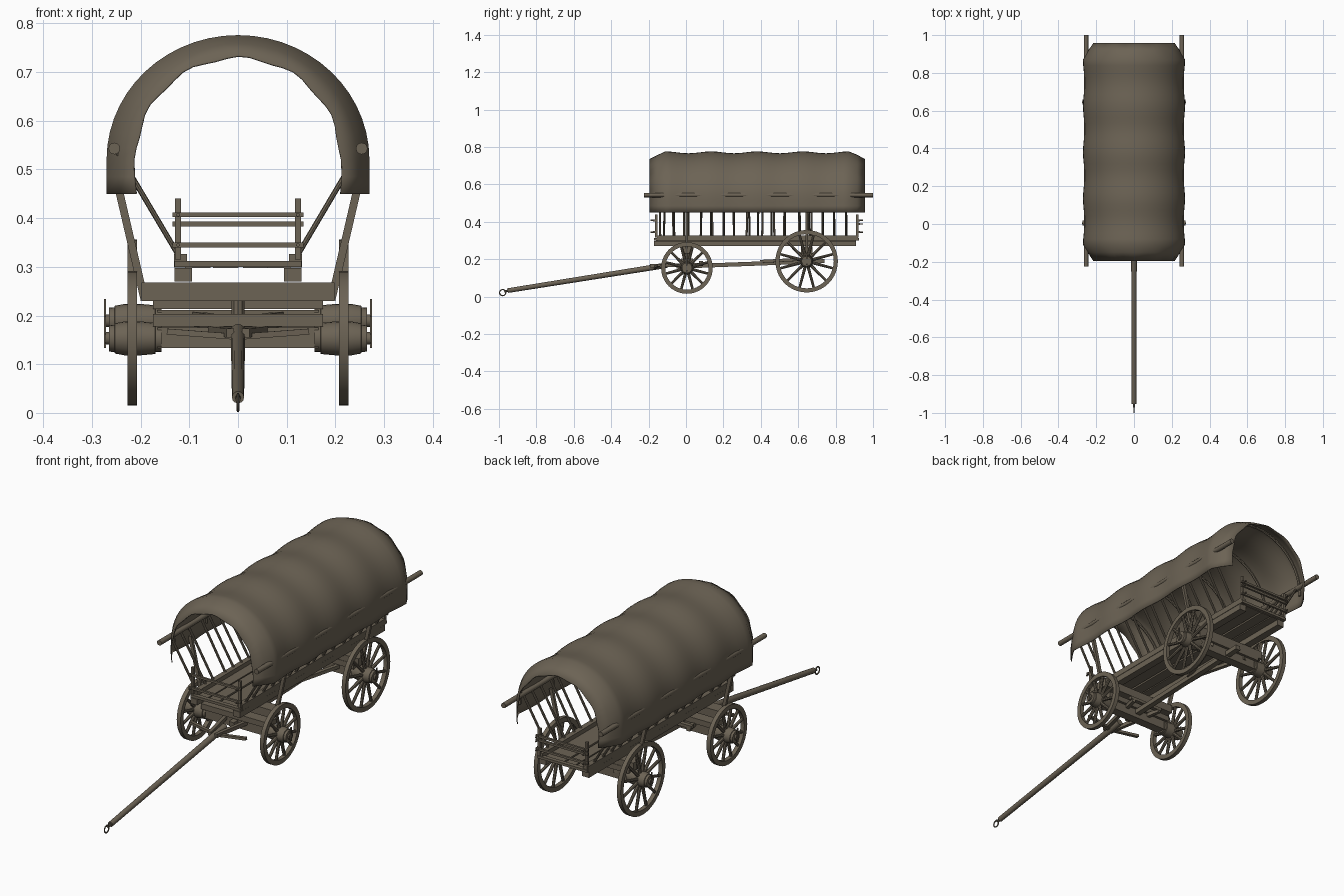
import bpy, bmesh, math, random
from mathutils import Vector, Matrix

if "Cube" in bpy.data.objects:
    bpy.data.objects.remove(bpy.data.objects["Cube"])

random.seed(4)
wood = bpy.data.materials.new("weathered brown")
wood.diffuse_color = (0.15, 0.125, 0.09, 1)
wood.use_nodes = True
wood.node_tree.nodes["Principled BSDF"].inputs["Base Color"].default_value = wood.diffuse_color


class Part:
    """Collects boxes, rods and lathed shapes into one named object."""
    def __init__(self, name):
        self.name, self.bm = name, bmesh.new()

    def box(self, x0, x1, y0, y1, z0, z1):
        m = Matrix.Translation(((x0 + x1) / 2, (y0 + y1) / 2, (z0 + z1) / 2)) @ \
            Matrix.Diagonal((x1 - x0, y1 - y0, z1 - z0, 1))
        bmesh.ops.create_cube(self.bm, size=1, matrix=m)

    def beam(self, a, b, w, h):
        a, b = Vector(a), Vector(b)
        m = Matrix.Translation((a + b) / 2) @ (b - a).to_track_quat('Y', 'Z').to_matrix().to_4x4() \
            @ Matrix.Diagonal((w, (b - a).length, h, 1))
        bmesh.ops.create_cube(self.bm, size=1, matrix=m)

    def rod(self, a, b, r, r2=None, n=10):
        a, b = Vector(a), Vector(b)
        m = Matrix.Translation((a + b) / 2) @ (b - a).to_track_quat('Z', 'Y').to_matrix().to_4x4()
        bmesh.ops.create_cone(self.bm, cap_ends=True, segments=n, radius1=r,
                              radius2=r if r2 is None else r2, depth=(b - a).length, matrix=m)

    def lathe_x(self, profile, c, n, closed=True):
        # profile: (x, radius) points spun about the x axis through c
        rings = []
        for i in range(n):
            t = 2 * math.pi * i / n
            rings.append([self.bm.verts.new((c[0] + x, c[1] + r * math.cos(t), c[2] + r * math.sin(t)))
                          for x, r in profile])
        k = len(profile)
        for i in range(n):
            p, q = rings[i], rings[(i + 1) % n]
            for j in range(k if closed else k - 1):
                self.bm.faces.new((p[j], p[(j + 1) % k], q[(j + 1) % k], q[j]))

    def done(self, angle=35):
        bmesh.ops.recalc_face_normals(self.bm, faces=self.bm.faces)
        me = bpy.data.meshes.new(self.name)
        self.bm.to_mesh(me)
        self.bm.free()
        me.materials.append(wood)
        ob = bpy.data.objects.new(self.name, me)
        bpy.context.collection.objects.link(ob)
        bpy.ops.object.select_all(action='DESELECT')
        ob.select_set(True)
        bpy.context.view_layer.objects.active = ob
        bpy.ops.object.shade_smooth_by_angle(angle=math.radians(angle))
        return ob


HOOPS = [-0.11, 0.135, 0.38, 0.625, 0.87]


def arch(a, top, n=28, zc=0.52, zb=0.45):
    """Half-ellipse on two straight legs, as (x, z) points."""
    pts = [(a, zb), (a, (zb + zc) / 2)]
    pts += [(a * math.cos(math.pi * i / n), zc + (top - zc) * math.sin(math.pi * i / n)) for i in range(n + 1)]
    return pts + [(-a, (zb + zc) / 2), (-a, zb)]


# canvas cover: sags between hoops and draws in at both ends
p = Part("canvas_cover")
sections = [(-0.195, 0.213, 0.732), (-0.15, 0.245, 0.758)]
for i in range(33):
    y = HOOPS[0] + (HOOPS[-1] - HOOPS[0]) * i / 32
    s = 0.5 - 0.5 * math.cos(2 * math.pi * (y - HOOPS[0]) / 0.245)
    sections.append((y, 0.270 - 0.008 * s, 0.776 - 0.010 * s))
sections += [(0.915, 0.245, 0.758), (0.957, 0.213, 0.732)]
rows = []
for y, a, top in sections:
    end = y < -0.19 or y > 0.95
    row = []
    for k, (x, z) in enumerate(arch(a, top)):
        f = 1 + (0.015 * math.sin(k * 1.3) if end else 0)       # wavy hem
        row.append(p.bm.verts.new((x * f, y, z if z <= 0.53 else 0.52 + (z - 0.52) * f)))
    rows.append(row)
for r, s in zip(rows, rows[1:]):
    for j in range(len(r) - 1):
        p.bm.faces.new((r[j], r[j + 1], s[j + 1], s[j]))
cover = p.done(60)
mod = cover.modifiers.new("thickness", 'SOLIDIFY')
mod.thickness, mod.offset = 0.004, -1

# bent hoops under the cover
p = Part("cover_hoops")
for y in HOOPS:
    pts = arch(0.258, 0.764, 20, zb=0.5)
    for (x0, z0), (x1, z1) in zip(pts, pts[1:]):
        p.rod((x0, y, z0), (x1, y, z1), 0.006, n=6)
p.done()

# slanted ladder sides with long top poles
top_poles, slats, sills = Part("top_poles"), Part("side_slats"), Part("bottom_rails")
for s in (-1, 1):
    top_poles.rod((s * 0.254, -0.225, 0.543), (s * 0.254, 1.0, 0.543), 0.012, n=12)
    for i in range(16):
        y = -0.13 + i * 0.066 + random.uniform(-0.014, 0.014)
        slats.rod((s * 0.117, y, 0.315), (s * 0.252, y + random.uniform(-0.006, 0.006), 0.543), 0.0055, n=8)
    sills.box(s * 0.118 - 0.013, s * 0.118 + 0.013, -0.155, 0.92, 0.299, 0.326)
    sills.box(s * 0.112 - 0.018, s * 0.112 + 0.018, -0.17, 0.91, 0.270, 0.298)
top_poles.done()
slats.done()
sills.done()

# floor planks
p = Part("floor_planks")
for i, x in enumerate((-0.083, -0.025, 0.036, 0.083)):
    p.box(x - 0.026, x + 0.026, -0.16 + 0.006 * (i % 2), 0.91, 0.298, 0.306)
p.done()

# end gates
for name, y, d, zs in (("front_gate", -0.16, -1, (0.345, 0.407)), ("rear_gate", 0.915, 1, (0.345, 0.388, 0.407))):
    p = Part(name)
    for s in (-1, 1):
        p.box(s * 0.123 - 0.006, s * 0.123 + 0.006, y - 0.007, y + 0.007, 0.315, 0.44)
        for z in zs:
            p.rod((s * 0.123, y, z), (s * 0.123, y + d * 0.03, z), 0.004, n=6)
    for z in zs:
        p.box(-0.135, 0.135, y + d * 0.006, y + d * 0.016, z - 0.005, z + 0.005)
    p.box(-0.13, 0.13, y - 0.01, y + 0.01, 0.30, 0.312)
    p.done()

# wheels: (y, z, outer radius)
WHEELS = (("front", 0.005, 0.153, 0.138), ("rear", 0.645, 0.189, 0.167))
for name, y, z, R in WHEELS:
    for s, side in ((-1, "left"), (1, "right")):
        c = (s * 0.217, y, z)
        p = Part(f"{name}_{side}_wheel")
        ri = R - 0.022
        p.lathe_x([(-0.010, ri), (0.010, ri), (0.010, R), (-0.010, R)], c, 40)
        for i in range(12):
            t = 2 * math.pi * (i + 0.5) / 12
            d = Vector((0, math.cos(t), math.sin(t)))
            p.rod(Vector(c) + d * 0.025, Vector(c) + d * (ri + 0.004), 0.0085, 0.0065, n=8)
        hub = [(-0.06, 0.0), (-0.06, 0.028), (-0.048, 0.028), (-0.047, 0.032), (-0.015, 0.035), (0.015, 0.035),
               (0.036, 0.031), (0.037, 0.028), (0.048, 0.027), (0.048, 0.0)]
        p.lathe_x([(s * x, r) for x, r in hub], c, 20, closed=False)
        p.rod((s * 0.255, y, z), (s * 0.272, y, z), 0.013, n=12)
        p.box(s * 0.273 - 0.002, s * 0.273 + 0.002, y - 0.004, y + 0.004, z - 0.02, z + 0.045)  # linch pin
        bmesh.ops.remove_doubles(p.bm, verts=p.bm.verts, dist=1e-6)
        p.done()

# axles, bolsters and leaning stakes
for name, y, z, R in WHEELS:
    p = Part(f"{name}_axle")
    p.box(-0.165, 0.165, y - 0.022, y + 0.022, z - 0.020, z + 0.022)
    p.box(-0.175, 0.175, y - 0.032, y + 0.032, z + 0.024, z + 0.050)
    p.box(-0.198, 0.198, y - 0.030, y + 0.030, 0.230, 0.268)
    p.rod((0, y, z - 0.02), (0, y, 0.25), 0.014)
    p.done()
    p = Part(f"{name}_stakes")
    for s in (-1, 1):
        p.beam((s * 0.192, y, 0.232), (s * 0.252, y, 0.49), 0.013, 0.016)
    p.done()

# reach beam and rear braces
p = Part("reach_beam")
p.beam((0, -0.05, 0.160), (0, 0.74, 0.190), 0.026, 0.022)
for s in (-1, 1):
    p.beam((s * 0.008, 0.40, 0.188), (s * 0.10, 0.67, 0.202), 0.018, 0.016)
p.done()

# front hounds with cross bar
p = Part("front_hounds")
for s in (-1, 1):
    p.beam((s * 0.016, -0.19, 0.164), (s * 0.075, 0.09, 0.172), 0.016, 0.018)
    p.beam((0, -0.165, 0.156), (s * 0.145, -0.145, 0.167), 0.016, 0.012)
p.box(-0.09, 0.09, 0.07, 0.09, 0.176, 0.19)
p.done()

# draw pole and hitch ring
p = Part("draw_pole")
p.rod((0, -0.952, 0.032), (0, -0.10, 0.168), 0.0125, 0.015, n=12)
p.rod((0, -0.972, 0.028), (0, -0.94, 0.033), 0.006, n=8)
p.done()
p = Part("hitch_ring")
p.lathe_x([(0.003 * math.cos(i * math.pi / 3), 0.0165 + 0.0035 * math.sin(i * math.pi / 3)) for i in range(6)],
          (0, -0.980, 0.021), 20)
p.done()
